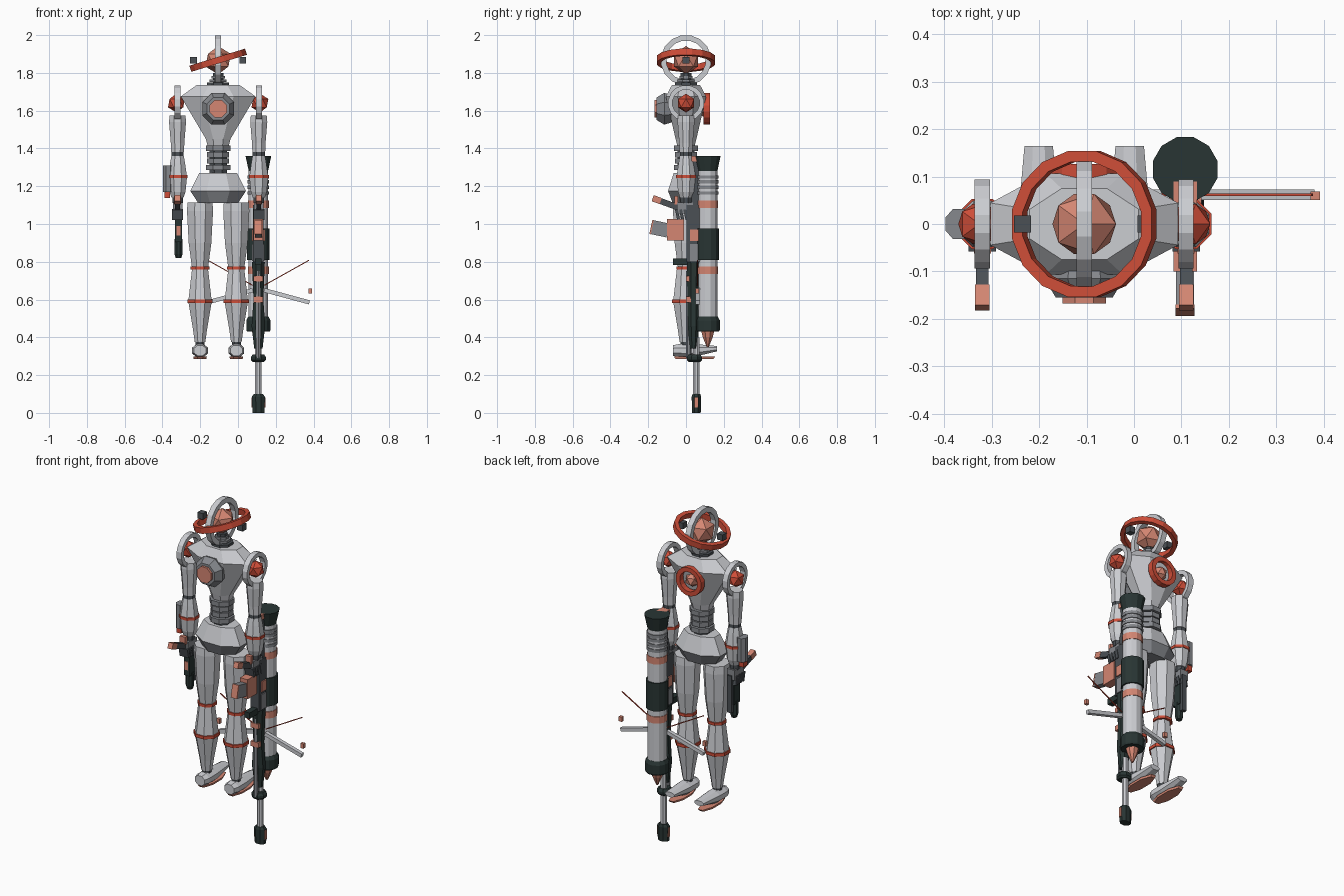
import bpy, bmesh
from math import pi, cos, sin, radians
from mathutils import Vector, Matrix, Euler

if "Cube" in bpy.data.objects:
    bpy.data.objects.remove(bpy.data.objects["Cube"])


def material(name, rgb):
    m = bpy.data.materials.new(name)
    m.use_nodes = True
    m.diffuse_color = (*rgb, 1)
    m.node_tree.nodes["Principled BSDF"].inputs["Base Color"].default_value = (*rgb, 1)
    return m


LIGHT = material("light grey", (0.60, 0.61, 0.64))
MID = material("mid grey", (0.24, 0.25, 0.27))
DARK = material("dark grey", (0.07, 0.08, 0.09))
BLACK = material("green black", (0.022, 0.036, 0.034))
SALMON = material("salmon", (0.66, 0.24, 0.17))
RED = material("orange red", (0.62, 0.075, 0.04))
BODY_X, GUN_X = -0.105, 0.108


def finish(name, mat, bm, loc=(0, 0, 0), rot=(0, 0, 0)):
    bmesh.ops.recalc_face_normals(bm, faces=bm.faces)
    mesh = bpy.data.meshes.new(name)
    bm.to_mesh(mesh)
    bm.free()
    mesh.materials.append(mat)
    ob = bpy.data.objects.new(name, mesh)
    ob.location = loc
    ob.rotation_euler = [radians(a) for a in rot]
    bpy.context.scene.collection.objects.link(ob)
    return ob


def loft(name, mat, loc, stations, n=8, rot=(0, 0, 0)):
    """Stack of n-sided rings; each station is (height, x radius, y radius, y shift)."""
    bm = bmesh.new()
    rings = []
    for st in stations:
        z, rx = st[0], st[1]
        ry = st[2] if len(st) > 2 else rx
        dy = st[3] if len(st) > 3 else 0
        k = 1 / cos(pi / n)
        rings.append([bm.verts.new((rx * k * cos((i + .5) * 2 * pi / n),
                                    ry * k * sin((i + .5) * 2 * pi / n) + dy, z)) for i in range(n)])
    for a, b in zip(rings, rings[1:]):
        for i in range(n):
            bm.faces.new((a[i], a[(i + 1) % n], b[(i + 1) % n], b[i]))
    bm.faces.new(rings[0])
    bm.faces.new(rings[-1])
    return finish(name, mat, bm, loc, rot)


def tube(name, mat, loc, z0, z1, r, n=8):
    return loft(name, mat, loc, [(z0, r), (z1, r)], n)


def hoop(name, mat, loc, outer, inner, width, rot=(0, 0, 0), n=16):
    """Flat-sided ring around local z."""
    bm = bmesh.new()
    prof = [(outer, -width / 2), (outer, width / 2), (inner, width / 2), (inner, -width / 2)]
    rings = [[bm.verts.new((r * cos(t), r * sin(t), z)) for r, z in prof]
             for t in [(i + .5) * 2 * pi / n for i in range(n)]]
    for i in range(n):
        a, b = rings[i], rings[(i + 1) % n]
        for j in range(4):
            bm.faces.new((a[j], a[(j + 1) % 4], b[(j + 1) % 4], b[j]))
    return finish(name, mat, bm, loc, rot)


def box(name, mat, loc, size, rot=(0, 0, 0)):
    bm = bmesh.new()
    bmesh.ops.create_cube(bm, size=1)
    bmesh.ops.scale(bm, vec=size, verts=bm.verts)
    return finish(name, mat, bm, loc, rot)


def gem(name, mat, loc, r):
    bm = bmesh.new()
    bmesh.ops.create_icosphere(bm, subdivisions=1, radius=r)
    return finish(name, mat, bm, loc)


def rod(name, mat, a, b, r, n=4):
    a, b = Vector(a), Vector(b)
    ob = loft(name, mat, a, [(0, r), ((b - a).length, r)], n)
    ob.rotation_euler = (b - a).to_track_quat('Z', 'Y').to_euler()
    return ob


# Head with its two hoops
head = (BODY_X, 0, 1.867)
gem("head_core", SALMON, head, 0.075)
hoop("head_hoop", LIGHT, head, 0.134, 0.105, 0.032, (0, 90, 0))
hoop("halo", RED, head, 0.157, 0.133, 0.034, (0, -17, 0))
for s, side in ((1, "left"), (-1, "right")):
    box(side + "_ear", DARK, (BODY_X + s * 0.13, 0, 1.867), (0.036, 0.036, 0.036))

# Neck, torso, waist and pelvis
for i, r in enumerate((0.058, 0.045, 0.035)):
    tube("neck_ring", DARK if i == 0 else MID, (BODY_X, 0, 1.735 + i * 0.017), 0, 0.014, r)
tube("neck", DARK, (BODY_X, 0, 1.72), 0, 0.08, 0.028)
loft("torso", LIGHT, (BODY_X, 0, 0),
     [(1.41, .055, .045), (1.45, .065, .055), (1.675, .198, .107), (1.735, .115, .075)])
for i in range(4):
    tube("waist_ring", MID, (BODY_X, 0, 1.285 + i * 0.034), 0, 0.028, 0.058 if i % 3 else 0.064)
tube("waist", DARK, (BODY_X, 0, 1.25), 0, 0.17, 0.046)
loft("pelvis", LIGHT, (BODY_X, 0, 0), [(1.175, .147, .095), (1.27, .1, .065)])
loft("pelvis_base", MID, (BODY_X, 0, 0), [(1.11, .105, .07), (1.175, .147, .095)])

# Chest reactor and back hoop
loft("chest_disc", MID, (BODY_X, -0.07, 1.61), [(0, .07), (.045, .084), (.085, .06)], 8, (90, 0, 0))
loft("chest_lens", SALMON, (BODY_X, -0.15, 1.61), [(0, .046), (.018, .046)], 8, (90, 0, 0))
hoop("back_hoop", RED, (BODY_X, 0.11, 1.61), 0.084, 0.058, 0.034, (90, 0, 0))
gem("back_gem", SALMON, (BODY_X, 0.09, 1.61), 0.042)

# Arms and legs, repeated on both sides
for s, side in ((1, "left_"), (-1, "right_")):
    ax = BODY_X + s * 0.215
    gem(side + "shoulder_gem", RED, (ax + s * 0.006, 0, 1.64), 0.05)
    hoop(side + "shoulder_hoop", LIGHT, (ax, 0, 1.64), 0.096, 0.072, 0.032, (0, 90, 0))
    loft(side + "upper_arm", LIGHT, (ax, 0, 0),
         [(1.38, .034), (1.43, .036), (1.54, .045), (1.575, .042)])
    tube(side + "elbow", DARK, (ax, 0, 1.355), 0, 0.03, 0.032)
    loft(side + "forearm", LIGHT, (ax, 0, 0),
         [(1.14, .032), (1.17, .042), (1.25, .05), (1.32, .04), (1.36, .033)])
    tube(side + "forearm_band", RED, (ax, 0, 1.243), 0, 0.016, 0.053)
    tube(side + "wrist", DARK, (ax, 0, 1.11), 0, 0.035, 0.028)
    box(side + "hand", MID, (ax, -0.005, 1.085), (0.05, 0.085, 0.06))
    for i in range(4):
        box(side + "finger", DARK, (ax, -0.045 + i * 0.022, 1.05), (0.058, 0.015, 0.055), (12, 0, 0))
    # pistol-style handle held in each hand
    grip = Vector((ax, -0.09, 1.105))
    box(side + "handle", DARK, grip, (0.026, 0.13, 0.032), (-20, 0, 0))
    box(side + "handle_cap", SALMON, grip + Vector((0, -0.065, 0.024)), (0.03, 0.045, 0.034), (-20, 0, 0))
    box(side + "knuckle_plate", SALMON, (ax, -0.052, 1.125), (0.036, 0.02, 0.045))

    lx = BODY_X + s * 0.096
    loft(side + "thigh", LIGHT, (lx, 0, 0),
         [(.765, .042), (.9, .06), (1.07, .069), (1.115, .066)])
    tube(side + "thigh_band", RED, (lx, 0, 0.76), 0, 0.016, 0.05)
    loft(side + "shin", LIGHT, (lx, -.006, 0),
         [(.375, .028), (.44, .037), (.59, .062), (.66, .054), (.765, .042)])
    tube(side + "shin_band", RED, (lx, -.006, 0.582), 0, 0.018, 0.067)
    tube(side + "ankle", DARK, (lx, -.006, 0.355), 0, 0.03, 0.024)
    loft(side + "foot", LIGHT, (lx, -0.07, 0.33),
         [(0, .032, .028), (.03, .042, .034), (.1, .042, .036), (.235, .03, .014, -.01)], 8, (-90, 0, 0))
    loft(side + "sole", SALMON, (lx, 0.045, 0.286), [(0, .034, .1), (.012, .036, .11)])

# Forearm pack on the right arm
loft("arm_pack", MID, (-0.37, 0, 0), [(1.17, .028, .032), (1.31, .028, .032)])
box("arm_pack_tip", RED, (-0.375, 0, 1.155), (0.03, 0.04, 0.034))

# Pistol hanging from the right hand
px = BODY_X - 0.21
box("pistol_body", BLACK, (px, 0.0, 0.99), (0.038, 0.06, 0.17))
box("pistol_slide", DARK, (px, 0.035, 0.97), (0.028, 0.02, 0.22))
loft("pistol_barrel", BLACK, (px, 0, 0), [(.82, .015), (.84, .021), (.92, .021)])
box("pistol_sight", SALMON, (px, -0.028, 0.965), (0.02, 0.012, 0.05))

# Rifle standing muzzle-down in the left hand
gx, gy = GUN_X, 0.055
box("rifle_stock", DARK, (gx, gy, 1.21), (0.04, 0.05, 0.24))
box("rifle_butt", SALMON, (gx, gy + .005, 1.345), (0.05, 0.06, 0.03))
box("rifle_receiver", DARK, (gx, 0.045, 0.95), (0.055, 0.085, 0.3))
box("receiver_plate", SALMON, (gx, 0.045, 0.94), (0.068, 0.05, 0.06))
box("receiver_cover", MID, (gx, 0.05, 0.85), (0.066, 0.06, 0.09))
box("magazine_well", SALMON, (gx, -0.055, 0.97), (0.05, 0.09, 0.115))
box("magazine", MID, (gx, -0.14, 0.975), (0.038, 0.09, 0.075), (-12, 0, 0))
box("magazine_tip", SALMON, (gx, -0.182, 0.984), (0.04, 0.008, 0.077), (-12, 0, 0))
box("foregrip", BLACK, (gx, -0.02, 0.8), (0.035, 0.1, 0.035))
loft("handguard", BLACK, (gx, 0.04, 0),
     [(.34, .022, .02), (.46, .036, .03), (.6, .026, .032), (.8, .034, .036)])
for z in (0.71, 0.6):
    box("handguard_plate", SALMON, (gx, 0.025, z), (0.05, 0.05, 0.03))
rod("gas_tube", MID, (gx, 0.015, 0.29), (gx, 0.015, 0.75), 0.012, 6)
loft("barrel_collar", BLACK, (gx, 0.045, 0), [(.27, .03), (.28, .04), (.295, .04), (.31, .03)])
tube("barrel", LIGHT, (gx, gy, 0), 0.09, 0.4, 0.017)
loft("muzzle", BLACK, (gx, gy, 0), [(0, .031, .023), (.085, .035, .025), (.1, .024, .02)])
for s in (1, -1):
    box("muzzle_port", SALMON, (gx + s * 0.033, gy, 0.055), (0.008, 0.018, 0.055))

# Launcher tube behind the rifle
ty = 0.115
T = (gx, ty, 0)
tube("launcher_tube", LIGHT, T, 0.48, 1.28, 0.052, 12)
loft("launcher_flare", BLACK, T, [(1.25, .045), (1.275, .05), (1.36, .068)], 12)
for z in (1.155, 1.185, 1.215, 1.24):
    tube("launcher_rib", MID, T, z, z + 0.018, 0.057, 12)
for z in (1.085, 0.735):
    tube("launcher_band", SALMON, T, z, z + 0.04, 0.055, 12)
tube("launcher_clamp", BLACK, T, 0.81, 0.975, 0.06, 12)
loft("launcher_base", BLACK, T, [(.43, .06), (.44, .064), (.49, .064), (.51, .053)], 12)
loft("rocket_tip", SALMON, T, [(.35, .006), (.4, .026), (.44, .036)])
for z in (0.9, 0.56):
    box("launcher_mount", DARK, (gx, 0.075, z), (0.04, 0.06, 0.06))

# Bipod legs, thin aerials and end markers
for s in (1, -1):
    rod("bipod_leg", LIGHT, (gx + s * 0.03, 0.062, 0.65), (gx + s * 0.27, 0.062, 0.585), 0.011)
    rod("aerial", RED, (gx + s * 0.03, 0.062, 0.675), (gx + s * 0.268, 0.062, 0.808), 0.0025)
    box("bipod_marker", SALMON, (gx + s * 0.274, 0.06, 0.645), (0.02, 0.018, 0.028))
